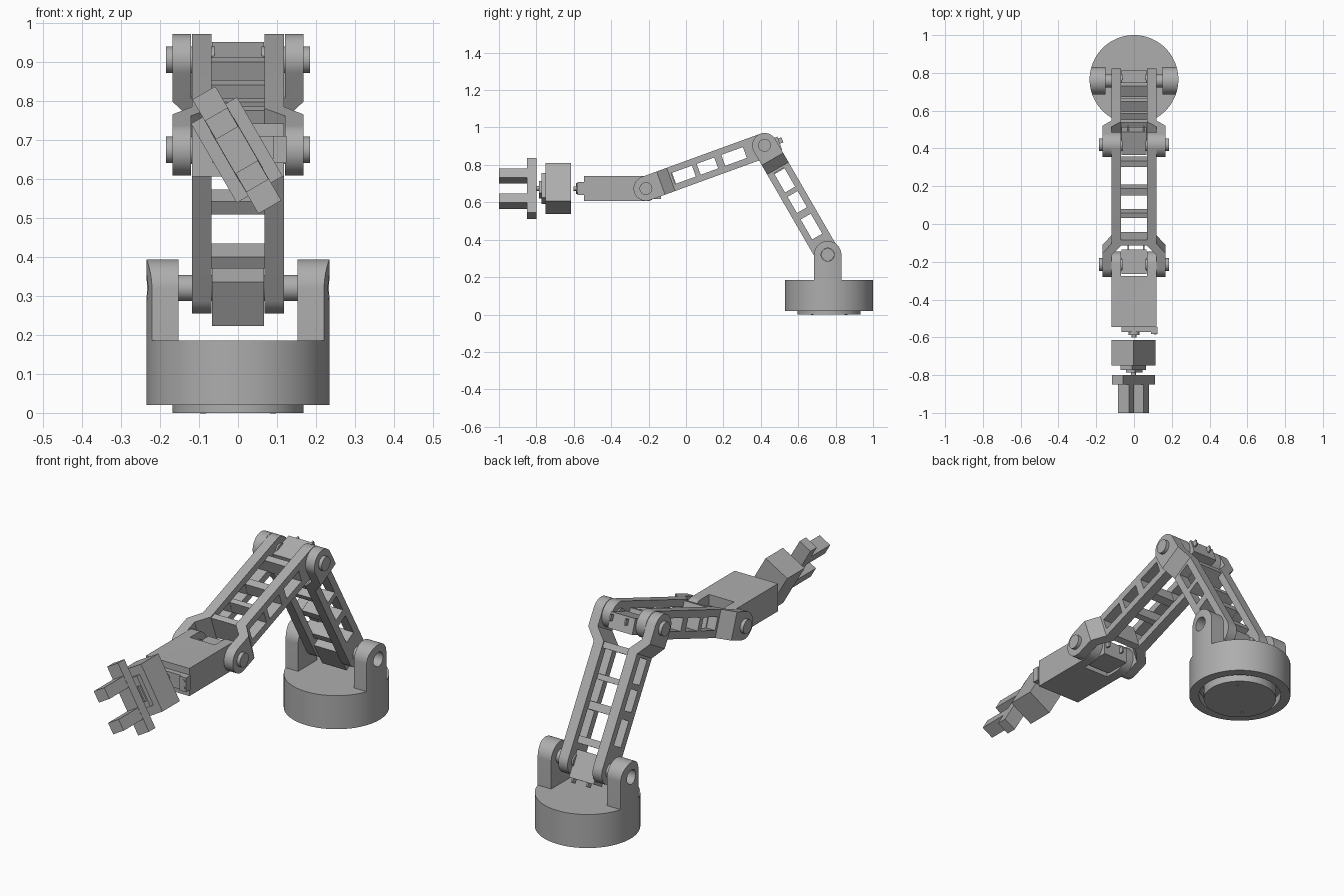
import bpy, bmesh, math
from mathutils import Matrix, Vector

cube = bpy.data.objects.get("Cube")
if cube:
    bpy.data.objects.remove(cube, do_unlink=True)

GREY = (0.42, 0.42, 0.42, 1)
mat = bpy.data.materials.new("light grey")
mat.use_nodes = True
mat.diffuse_color = GREY
mat.node_tree.nodes["Principled BSDF"].inputs["Base Color"].default_value = GREY
parts = []


def prism(name, pts, axis, a, b):
    """Extrude a flat outline from a to b along x (y,z points), y (x,z) or z (x,y)."""
    place = {"x": lambda p, t: (t, p[0], p[1]),
             "y": lambda p, t: (p[0], t, p[1]),
             "z": lambda p, t: (p[0], p[1], t)}[axis]
    bm = bmesh.new()
    low, high = ([bm.verts.new(place(p, t)) for p in pts] for t in (a, b))
    bm.faces.new(low)
    bm.faces.new(high)
    for i in range(len(pts)):
        j = (i + 1) % len(pts)
        bm.faces.new((low[i], low[j], high[j], high[i]))
    bmesh.ops.recalc_face_normals(bm, faces=bm.faces)
    mesh = bpy.data.meshes.new(name)
    bm.to_mesh(mesh)
    bm.free()
    mesh.materials.append(mat)
    ob = bpy.data.objects.new(name, mesh)
    bpy.context.collection.objects.link(ob)
    parts.append(ob)
    return ob


def box(name, x, y, z):
    return prism(name, [(x[0], y[0]), (x[1], y[0]), (x[1], y[1]), (x[0], y[1])], "z", *z)


def arc(cy, cz, r, start, end, n=32):
    angles = [math.radians(start + (end - start) * i / n) for i in range(n + 1)]
    return [(cy + r * math.cos(t), cz + r * math.sin(t)) for t in angles]


def disc(name, centre, r, axis, a, b, n=48):
    return prism(name, arc(*centre, r, 0, 360, n)[:-1], axis, a, b)


def cut(ob, cutter, operation="DIFFERENCE"):
    mod = ob.modifiers.new("cut", "BOOLEAN")
    mod.operation, mod.solver, mod.object = operation, "EXACT", cutter
    graph = bpy.context.evaluated_depsgraph_get()
    mesh = bpy.data.meshes.new_from_object(ob.evaluated_get(graph))
    ob.modifiers.clear()
    ob.data = mesh
    parts.remove(cutter)
    bpy.data.objects.remove(cutter, do_unlink=True)


def pose(obs, matrix):
    for ob in obs:
        ob.data.transform(matrix)


R, PIN, INNER, OUTER, FORK = 0.066, 0.034, 0.068, 0.118, 0.168
LENGTH = 0.675
SHOULDER = Vector((0, 0.7575, 0.32))
BASE = (0, 0.765)


def joint(prefix):
    """Motor and side pins at the near end of a link, in link space."""
    obs = [box(prefix + "_motor", (-0.067, 0.066), (-0.05, 0.08), (-0.055, 0.02))]
    for x in (-0.03, 0.052):
        obs.append(box(prefix + "_motor_tab", (x - 0.004, x + 0.004), (0.08, 0.1), (-0.02, 0.01)))
    for s in (-1, 1):
        obs.append(disc(prefix + "_pin", (0, 0), PIN, "x", s * 0.06, s * 0.185, 32))
    return obs


def arm(prefix):
    """Ladder link running along -y with a widened fork at its far end."""
    end = LENGTH + R
    plan = [(INNER, R), (OUTER, R), (OUTER, -0.533), (FORK, -0.59), (FORK, -end),
            (0.12, -end), (0.12, -0.6), (INNER, -0.545)]
    obs = []
    for s, side in ((1, "left"), (-1, "right")):
        rail = prism(f"{prefix}_{side}_rail", [(s * x, y) for x, y in plan], "z", -0.1, 0.1)
        outline = arc(0, 0, R, -90, 90) + arc(-LENGTH, 0, R, 90, 270)
        cut(rail, prism("cutter", outline, "x", -0.3, 0.3), "INTERSECT")
        for a, b in ((0.112, 0.235), (0.275, 0.375), (0.402, 0.52)):
            cut(rail, box("cutter", (-0.3, 0.3), (-b, -a), (-0.031, 0.031)))
        obs.append(rail)
    # rungs between the rails
    for u, w, h in ((0.095, 0.034, 0.035), (0.255, 0.038, 0.031),
                    (0.388, 0.026, 0.031), (0.53, 0.03, 0.06)):
        obs.append(box(prefix + "_rung", (-0.07, 0.07), (-u - w / 2, -u + w / 2), (-h, h)))
    return obs + joint(prefix)


# turntable base with a groove round its foot
body = disc("base_body", BASE, 0.235, "z", 0.02, 0.185, 96)
cut(body, disc("cutter", BASE, 0.19, "z", -0.1, 0.06, 64))
disc("base_foot", BASE, 0.168, "z", 0, 0.065, 64)
for s in (-1, 1):
    disc("foot_screw", (s * 0.09, 0.765 + s * 0.09), 0.008, "z", -0.002, 0.01, 12)

# shoulder brackets, trimmed to the round base and bored for the pins
for s, side in ((1, "left"), (-1, "right")):
    y, z = SHOULDER.y, SHOULDER.z
    outline = arc(y, z, 0.073, 0, 180) + [(y - 0.073, 0.18), (y + 0.073, 0.18)]
    bracket = prism(side + "_shoulder_bracket", outline, "x", s * 0.152, s * 0.25)
    cut(bracket, disc("cutter", BASE, 0.235, "z", 0, 0.6, 96), "INTERSECT")
    cut(bracket, disc("cutter", (y, z), PIN + 0.001, "x", s * 0.1, s * 0.3, 32))

# the two ladder links
origin = SHOULDER
for prefix, angle in (("lower_arm", -60), ("upper_arm", 20)):
    turn = Matrix.Rotation(math.radians(angle), 4, "X")
    pose(arm(prefix), Matrix.Translation(origin) @ turn)
    origin = origin + turn @ Vector((0, -LENGTH, 0))

# forearm block with an open slot for the wrist motor
TIP = -0.332
outline = arc(0, 0, 0.068, -90, 90) + [(TIP, 0.068), (TIP, -0.068)]
forearm = prism("forearm", outline, "x", -OUTER, OUTER)
cut(forearm, box("cutter", (-INNER, INNER), (-0.062, 0.2), (-0.2, 0.2)))
wrist = [forearm] + joint("wrist")
# roll motor at the tip
wrist += [box("roll_motor_flange", (0.09, 0.124), (TIP - 0.035, TIP), (-0.034, 0.036)),
          box("roll_motor_face", (-0.065, 0.1), (TIP - 0.025, TIP), (-0.034, 0.036)),
          disc("roll_motor_boss", (0, 0), 0.03, "y", TIP - 0.042, TIP, 24),
          disc("roll_motor_shaft", (0, 0), 0.012, "y", TIP - 0.055, TIP, 16)]
for z in (-0.015, 0.018):
    wrist.append(disc("flange_screw", (0.112, z), 0.007, "y", TIP - 0.038, TIP, 12))
pose(wrist, Matrix.Translation(origin))

# gripper, rolled about the arm axis
hand = [box("hand_block", (-0.068, 0.068), (-0.75, -0.615), (-0.117, 0.117)),
        box("hand_motor_face", (-0.035, 0.035), (-0.772, -0.75), (-0.075, 0.075)),
        box("hand_motor_boss", (-0.028, 0.028), (-0.785, -0.75), (-0.045, 0.03)),
        disc("hand_motor_shaft", (0, 0), 0.013, "y", -0.8, -0.75, 16),
        box("palm_plate", (-0.034, 0.034), (-0.85, -0.8), (-0.169, 0.169))]
for s in (-1, 1):
    hand.append(box("finger", (-0.033, 0.033), (-1, -0.85), (s * 0.05, s * 0.106)))
pose(hand, Matrix.Translation((-0.003, 0, origin.z)) @ Matrix.Rotation(math.radians(-30), 4, "Y"))

# smooth round walls, keep edges crisp
bpy.ops.object.select_all(action="DESELECT")
for ob in parts:
    ob.select_set(True)
bpy.context.view_layer.objects.active = parts[0]
bpy.ops.object.shade_smooth_by_angle(angle=math.radians(30))
